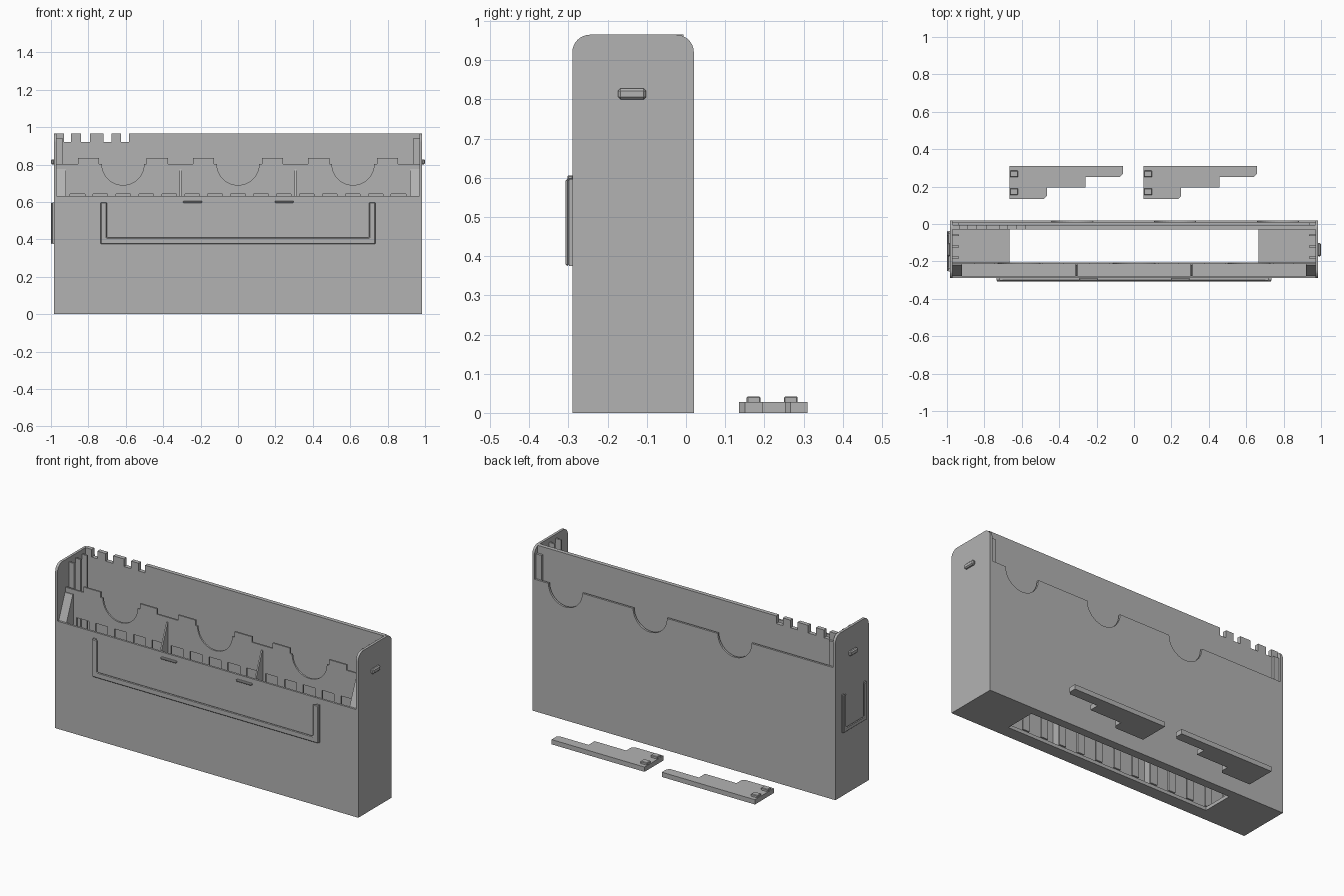
import bpy, bmesh, math
from mathutils import Vector

old = bpy.data.objects.get("Cube")
if old:
    bpy.data.objects.remove(old, do_unlink=True)

grey = bpy.data.materials.new("plain grey")
grey.use_nodes = True
colour = (0.45, 0.45, 0.45, 1)
grey.diffuse_color = colour
grey.node_tree.nodes["Principled BSDF"].inputs["Base Color"].default_value = colour


def prism(name, points, axis, lo, hi):
    """Extrude a flat outline along an axis; points use the other two axes in order."""
    bm = bmesh.new()
    verts = []
    for a, b in points:
        co = [a, b]
        co.insert("xyz".index(axis), lo)
        verts.append(bm.verts.new(co))
    face = bm.faces.new(verts)
    move = Vector([hi - lo if c == axis else 0 for c in "xyz"])
    new = bmesh.ops.extrude_face_region(bm, geom=[face])["geom"]
    bmesh.ops.translate(bm, vec=move, verts=[v for v in new if isinstance(v, bmesh.types.BMVert)])
    bmesh.ops.recalc_face_normals(bm, faces=bm.faces)
    mesh = bpy.data.meshes.new(name)
    bm.to_mesh(mesh)
    bm.free()
    mesh.materials.append(grey)
    obj = bpy.data.objects.new(name, mesh)
    bpy.context.collection.objects.link(obj)
    return obj


def box(name, x, y, z):
    return prism(name, [(x[0], y[0]), (x[1], y[0]), (x[1], y[1]), (x[0], y[1])], "z", *z)


def bevel(obj, width, segments=1):
    mod = obj.modifiers.new("Bevel", "BEVEL")
    mod.width = width
    mod.segments = segments
    return obj


def arc(cx, cz, r, start, end, n=20):
    return [(cx + r * math.cos(math.radians(start + (end - start) * i / n)),
             cz + r * math.sin(math.radians(start + (end - start) * i / n))) for i in range(n + 1)]


W, T = 0.985, 0.015          # half width and wall thickness
FRONT, BACK, TOP = -0.29, 0.02, 0.965
PANEL = -0.215               # inner panel, behind the pockets
IN = W - T

# Rounded side walls, with a snap tab and slide-in ribs on each
side = [(FRONT, 0), (BACK, 0)] + arc(BACK - 0.045, TOP - 0.045, 0.045, 0, 90, 8)
side += arc(FRONT + 0.045, TOP - 0.045, 0.045, 90, 180, 8)
for s, word in ((-1, "right"), (1, "left")):
    prism(word + "_side_wall", side, "x", s * IN, s * W)
    bevel(box(word + "_snap_tab", sorted((s * 0.98, s)), (-0.173, -0.102), (0.8, 0.828)), 0.006)
    for y in (-0.18, -0.12, -0.06):
        box(word + "_guide_rib", sorted((s * 0.935, s * IN)), (y - 0.005, y + 0.005), (0.02, 0.94))
    # Corner posts of the back wall
    box(word + "_back_post", sorted((s * 0.935, s * IN)), (-0.03, 0.008), (0.02, 0.92))
    # Floor either side of the opening
    box(word + "_floor", sorted((s * 0.665, s * IN)), (PANEL, -0.03), (0, 0.02))

# Floor strips under the pockets and the back
box("front_floor", (-IN, IN), (FRONT, PANEL), (0, 0.02))
box("back_floor", (-IN, IN), (-0.03, BACK), (0, 0.02))

# Front wall
box("front_wall", (-IN, IN), (FRONT, FRONT + 0.012), (0, 0.632))

# Inner back wall with a notched upper corner
outline = [(-IN, 0.02), (IN, 0.02), (IN, TOP), (-0.583, TOP)]
for right, left in ((-0.583, -0.625), (-0.675, -0.72), (-0.79, -0.84), (-0.893, -0.93)):
    if right != -0.583:
        outline.append((right, TOP))
    outline += [(right, 0.92), (left, 0.92)]
    outline.append((left, TOP))
outline.append((-IN, TOP))
prism("inner_back_wall", outline, "y", -0.03, -0.006)

# Outer back panel with thumb scoops
outline = [(-IN, 0.02), (IN, 0.02), (IN, 0.775)]
for x in (0.77, 0.22, -0.33):
    outline += arc(x, 0.775, 0.11, 0, -180)
outline.append((-IN, 0.775))
prism("outer_back_panel", outline, "y", 0.008, BACK)

# Pocket panel: header with tabs and scoops
LOW, HIGH = 0.803, 0.835
outline = [(-IN, 0.643), (IN, 0.643), (IN, LOW)]
for x in (0.615, 0, -0.615):
    outline += [(x + 0.24, LOW), (x + 0.24, HIGH), (x + 0.127, HIGH), (x + 0.127, LOW)]
    outline += arc(x, LOW, 0.113, 0, -180)
    outline += [(x - 0.127, LOW), (x - 0.127, HIGH), (x - 0.24, HIGH), (x - 0.24, LOW)]
outline.append((-IN, LOW))
prism("pocket_header", outline, "y", PANEL, PANEL + 0.01)

# Slats below the header, leaving tall windows
for i in range(16):
    x = -0.92 + i * 1.84 / 15
    box("pocket_slat", (x - 0.022, x + 0.022), (PANEL, PANEL + 0.01), (0.02, 0.643))

# Sloped pocket dividers and end blocks
slope = [(FRONT + 0.005, 0.02), (PANEL + 0.002, 0.02), (PANEL + 0.002, 0.775),
         (PANEL - 0.005, 0.775), (FRONT + 0.012, 0.632), (FRONT + 0.005, 0.632)]
for x0, x1 in ((-IN, -0.92), (-0.312, -0.303), (0.303, 0.312), (0.92, IN)):
    prism("pocket_divider", slope, "x", x0, x1)


def holder(name, axis, centre, half, wall, out, bar):
    """U-shaped card holder: a thin spacer along the outer edge and a wider front lip."""
    mid = (wall * 0.45 + out * 0.55)
    for label, width, near, far in (("spacer", bar * 0.55, wall, mid), ("lip", bar, mid, out)):
        a, b, lo, hi = centre - half, centre + half, 0.375, 0.597
        u = [(a, lo), (b, lo), (b, hi), (b - width, hi), (b - width, lo + width),
             (a + width, lo + width), (a + width, hi), (a, hi)]
        obj = prism(name + "_" + label, u, axis, near, far)
        if label == "lip":
            bevel(obj, 0.004)


# Card holders on the front and right side
holder("front_card_holder", "y", 0, 0.735, FRONT + 0.002, -0.307, 0.034)
holder("side_card_holder", "x", -0.145, 0.108, -W + 0.002, -1.0, 0.026)
for x in (-0.243, 0.247):
    bevel(box("card_catch", (x - 0.05, x + 0.05), (-0.303, FRONT + 0.002), (0.595, 0.606)), 0.003)

# Two loose stepped plates with studs
plate = [(-0.665, 0.135), (-0.48, 0.135), (-0.465, 0.15), (-0.465, 0.195), (-0.26, 0.195),
         (-0.26, 0.252), (-0.075, 0.252), (-0.06, 0.267), (-0.06, 0.31), (-0.665, 0.31)]
for shift in (0, 0.717):
    prism("stepped_plate", [(x + shift, y) for x, y in plate], "z", 0, 0.028)
    for y in (0.155, 0.25):
        bevel(box("plate_stud", (shift - 0.664, shift - 0.62), (y, y + 0.035), (0.02, 0.042)), 0.003)
